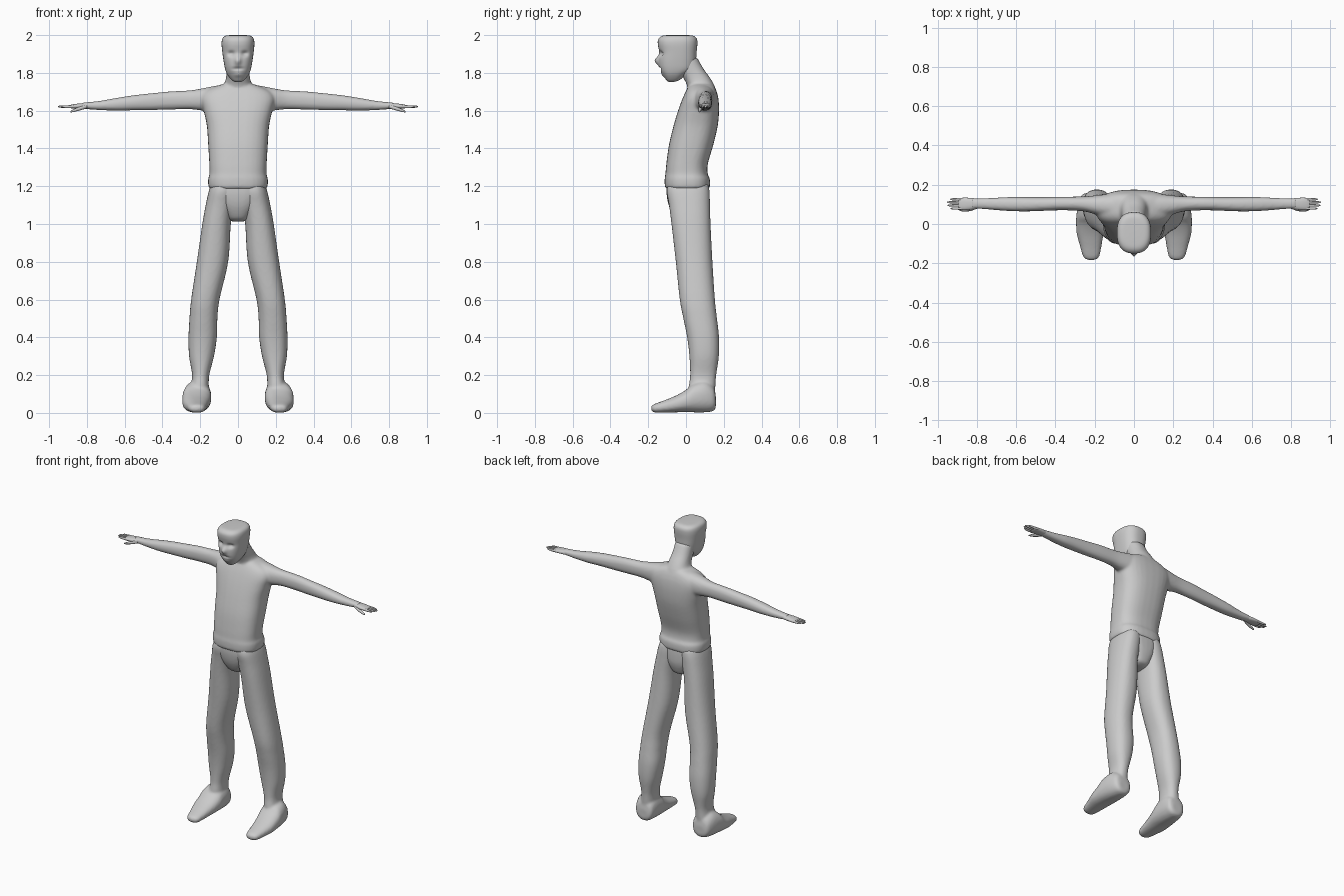
import bpy, bmesh, math

grey = bpy.data.materials.new("plain grey")
grey.diffuse_color = (0.6, 0.6, 0.6, 1)


def spline(a, b, c, d, t):
    return 0.5 * (2 * b + (c - a) * t + (2 * a - 5 * b + 4 * c - d) * t * t
                  + (3 * b - a - 3 * c + d) * t ** 3)


def loft(bm, axis, secs, power=2.3, sx=1, n=32, steps=5):
    """Skin rounded sections (position, u min, u max, v min, v max) along an axis."""
    rows = []
    for i in range(len(secs) - 1):
        p = [secs[max(0, min(len(secs) - 1, i + k))] for k in (-1, 0, 1, 2)]
        for s in range(steps):
            rows.append([spline(*q, s / steps) for q in zip(*p)])
    rows.append(secs[-1])
    rings = []
    for t, u0, u1, v0, v1 in rows:
        ring = []
        for k in range(n):
            a = 2 * math.pi * k / n
            c, s = math.cos(a), math.sin(a)
            u = (u0 + u1) / 2 + (u1 - u0) / 2 * math.copysign(abs(c) ** (2 / power), c)
            v = (v0 + v1) / 2 + (v1 - v0) / 2 * math.copysign(abs(s) ** (2 / power), s)
            x, y, z = {"x": (t, u, v), "y": (u, t, v), "z": (u, v, t)}[axis]
            ring.append(bm.verts.new((x * sx, y, z)))
        rings.append(ring)
    faces = [bm.faces.new(rings[0]), bm.faces.new(rings[-1])]
    for r, q in zip(rings, rings[1:]):
        for k in range(n):
            j = (k + 1) % n
            faces.append(bm.faces.new((r[k], r[j], q[j], q[k])))
    bmesh.ops.recalc_face_normals(bm, faces=faces)


def finish(bm, name, voxel=0, smooth=0):
    """Make the object; optionally fuse its parts into one soft skin."""
    me = bpy.data.meshes.new(name)
    bm.to_mesh(me)
    bm.free()
    me.materials.append(grey)
    ob = bpy.data.objects.new(name, me)
    bpy.context.collection.objects.link(ob)
    for p in me.polygons:
        p.use_smooth = True
    if voxel:
        m = ob.modifiers.new("fuse", "REMESH")
        m.mode = "VOXEL"
        m.voxel_size = voxel
        m.use_smooth_shade = True
        m = ob.modifiers.new("soften", "SMOOTH")
        m.factor = 0.5
        m.iterations = smooth
    return ob


# Torso with waistband roll, neck and both arms
bm = bmesh.new()
loft(bm, "z", [
    (1.185, -.148, .148, -.105, .122), (1.20, -.157, .157, -.112, .127),
    (1.24, -.158, .158, -.113, .126), (1.265, -.151, .151, -.109, .115),
    (1.32, -.152, .152, -.104, .116), (1.42, -.158, .158, -.09, .145),
    (1.52, -.165, .165, -.066, .168), (1.60, -.182, .182, -.042, .175),
    (1.66, -.195, .195, -.02, .172), (1.70, -.175, .175, -.002, .163),
    (1.73, -.115, .115, .015, .15), (1.745, -.06, .06, .03, .135)], power=2.6)
loft(bm, "z", [
    (1.66, -.085, .085, -.005, .16), (1.72, -.078, .078, .008, .155),
    (1.77, -.064, .064, -.012, .13), (1.82, -.06, .06, -.045, .094),
    (1.88, -.06, .06, -.07, .06)])
for sx in (-1, 1):
    loft(bm, "x", [
        (.06, .02, .155, 1.60, 1.742), (.14, .035, .152, 1.595, 1.728),
        (.20, .05, .145, 1.602, 1.716), (.26, .065, .14, 1.608, 1.707),
        (.36, .07, .139, 1.606, 1.702), (.46, .067, .137, 1.603, 1.692),
        (.55, .064, .137, 1.602, 1.682), (.64, .066, .137, 1.60, 1.668),
        (.73, .073, .133, 1.603, 1.652), (.80, .078, .130, 1.608, 1.645),
        (.825, .078, .130, 1.61, 1.643)], sx=sx)
finish(bm, "torso_and_arms", .008, 6)

# Head, with eye sockets, nose and mouth pushed into the front
bm = bmesh.new()
loft(bm, "z", [
    (1.752, -.015, .015, -.092, -.065), (1.762, -.034, .034, -.104, -.035),
    (1.79, -.056, .056, -.122, .0), (1.82, -.068, .068, -.138, .04),
    (1.86, -.076, .076, -.144, .052), (1.91, -.083, .083, -.142, .056),
    (1.95, -.087, .087, -.149, .06), (1.975, -.085, .085, -.148, .059),
    (1.99, -.077, .077, -.137, .05), (1.998, -.06, .06, -.118, .032),
    (2.0, -.03, .03, -.085, .0)], power=2.5, n=64, steps=6)
for v in bm.verts:
    x, y, z = v.co
    if y < -.06:
        for cx, cz, wx, wz, d in ((-.035, 1.902, .018, .012, .018),
                                  (.035, 1.902, .018, .012, .018),
                                  (0, 1.865, .014, .022, -.022),
                                  (0, 1.822, .026, .007, .010),
                                  (0, 1.79, .022, .012, -.006)):
            v.co.y += d * math.exp(-((x - cx) / wx) ** 2 - ((z - cz) / wz) ** 2)
finish(bm, "head")

# Hands: palm, four fingers and a thumb
for side, sx in (("left", 1), ("right", -1)):
    bm = bmesh.new()
    loft(bm, "x", [
        (.78, .085, .122, 1.613, 1.639), (.81, .077, .13, 1.61, 1.64),
        (.85, .071, .134, 1.61, 1.637), (.88, .072, .133, 1.612, 1.632),
        (.893, .08, .126, 1.616, 1.628)], sx=sx)
    for y, tip in ((.079, .935), (.095, .95), (.111, .953), (.126, .937)):
        loft(bm, "x", [
            (.87, y - .007, y + .007, 1.613, 1.63),
            (.91, y - .006, y + .006, 1.614, 1.628),
            (tip - .01, y - .005, y + .005, 1.616, 1.627),
            (tip, y - .002, y + .002, 1.619, 1.623)], sx=sx, n=12)
    loft(bm, "x", [
        (.80, .078, .10, 1.612, 1.632), (.835, .066, .086, 1.602, 1.622),
        (.87, .064, .079, 1.593, 1.608), (.888, .067, .073, 1.591, 1.598)],
        sx=sx, n=12)
    finish(bm, side + "_hand")

# Hips
bm = bmesh.new()
loft(bm, "z", [
    (1.22, -.14, .14, -.102, .118), (1.16, -.135, .135, -.103, .122),
    (1.10, -.105, .105, -.092, .12), (1.05, -.072, .072, -.07, .105),
    (1.025, -.055, .055, -.05, .09), (1.014, -.035, .035, -.02, .06)], power=2.6)
finish(bm, "hips", .008, 3)

# Legs fused with feet
for side, sx in (("left", 1), ("right", -1)):
    bm = bmesh.new()
    loft(bm, "z", [
        (1.21, .01, .143, -.096, .118), (1.17, .012, .156, -.102, .125),
        (1.10, .022, .171, -.09, .127), (1.0, .038, .189, -.077, .13),
        (.8, .052, .218, -.054, .14), (.6, .098, .248, -.033, .153),
        (.5, .109, .257, -.014, .164), (.4, .112, .262, .006, .175),
        (.3, .127, .259, .018, .174), (.2, .152, .243, .022, .16),
        (.13, .155, .252, .015, .155), (.06, .16, .26, .03, .152),
        (.02, .17, .25, .05, .14)], sx=sx)
    loft(bm, "y", [
        (.158, .175, .245, .03, .09), (.145, .152, .268, .01, .14),
        (.10, .143, .285, .003, .17), (.04, .142, .294, .003, .155),
        (0, .146, .295, .004, .122), (-.05, .155, .292, .003, .093),
        (-.11, .165, .276, .001, .068), (-.16, .175, .262, .001, .05),
        (-.178, .187, .248, .007, .041), (-.184, .205, .23, .015, .033)], sx=sx)
    finish(bm, side + "_leg", .008, 4)
